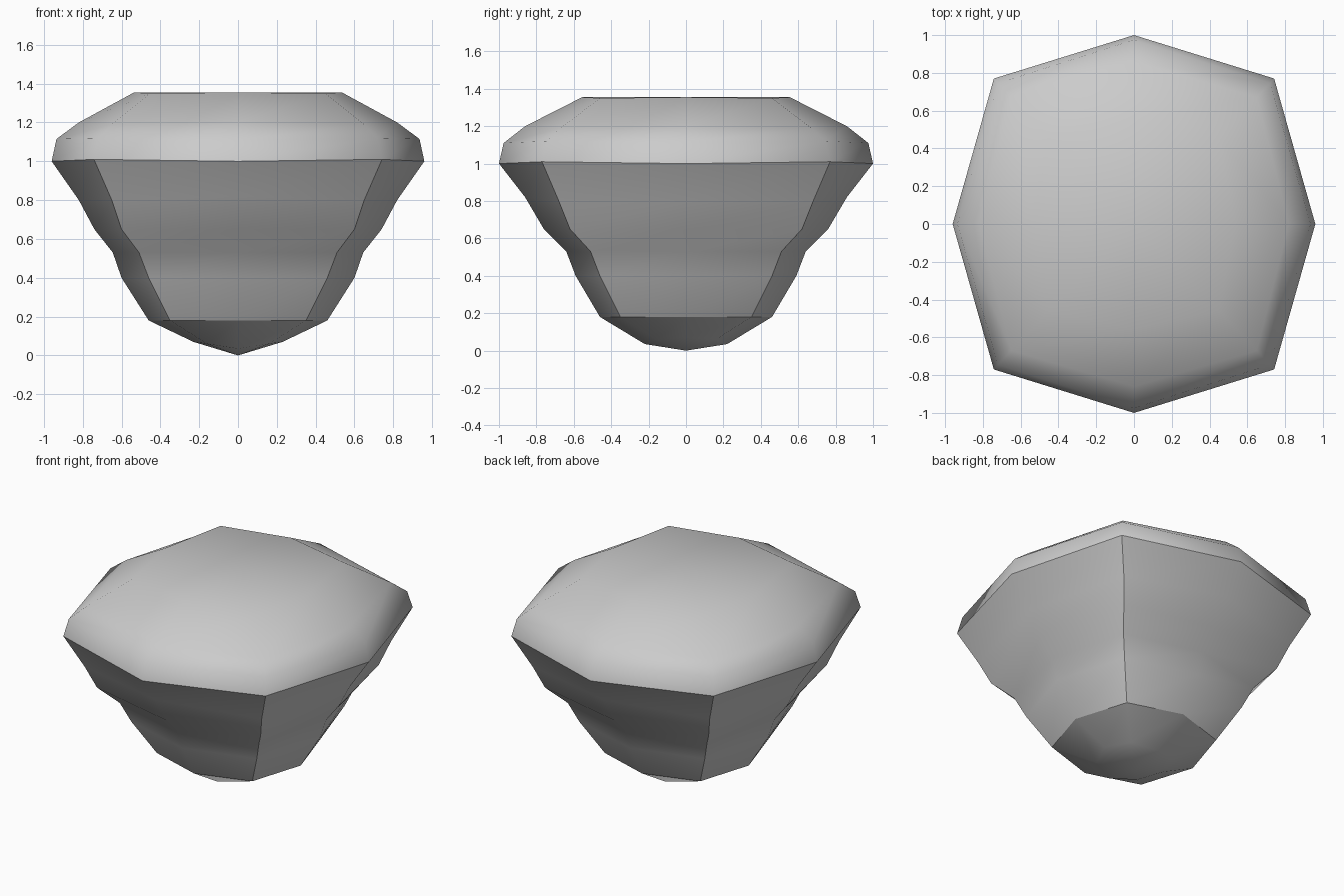
import bpy, bmesh

if "Cube" in bpy.data.objects:
    bpy.data.objects.remove(bpy.data.objects["Cube"])

# Vertical profiles, bottom to top: side ridges, front/back ridges, diagonal corners
side = [(.23, .07), (.46, .18), (.60, .40), (.645, .53), (.74, .65), (.82, .80),
        (.96, 1.0), (.935, 1.115), (.82, 1.20), (.535, 1.355)]
front = [(.22, .035), (.46, .18), (.59, .40), (.64, .53), (.76, .65), (.86, .82),
         (1.0, 1.0), (.975, 1.11), (.86, 1.20), (.555, 1.355)]
corner = [(.16, .16, .06), (.35, .35, .18), (.46, .46, .40), (.51, .51, .53),
          (.60, .62, .65), (.65, .68, .80), (.742, .77, 1.01), (.72, .745, 1.12),
          (.65, .67, 1.19), (.45, .46, 1.35)]
SHARP_RINGS = (1, 6)          # base ring and rim

bm = bmesh.new()
rings = []
for (sx, sz), (fy, fz), (cx, cy, cz) in zip(side, front, corner):
    pts = [(sx, 0, sz), (cx, cy, cz), (0, fy, fz), (-cx, cy, cz),
           (-sx, 0, sz), (-cx, -cy, cz), (0, -fy, fz), (cx, -cy, cz)]
    rings.append([bm.verts.new(p) for p in pts])

# Octagonal body
for lo, hi in zip(rings, rings[1:]):
    for i in range(8):
        j = (i + 1) % 8
        bm.faces.new((lo[i], lo[j], hi[j], hi[i]))

# Pointed underside and flat top, closed as fans
for ring, z in ((rings[0], 0), (rings[-1], 1.355)):
    tip = bm.verts.new((0, 0, z))
    for i in range(8):
        bm.faces.new((ring[i], ring[(i + 1) % 8], tip))
bmesh.ops.recalc_face_normals(bm, faces=bm.faces)

# Smooth faces with hard rim, base and corner edges
for f in bm.faces:
    f.smooth = True
for k in SHARP_RINGS:
    for i in range(8):
        bm.edges.get((rings[k][i], rings[k][(i + 1) % 8])).smooth = False
for k in range(1, 6):
    for i in (1, 3, 5, 7):
        bm.edges.get((rings[k][i], rings[k + 1][i])).smooth = False

mesh = bpy.data.meshes.new("rock")
bm.to_mesh(mesh)
bm.free()
rock = bpy.data.objects.new("rock", mesh)
bpy.context.collection.objects.link(rock)
